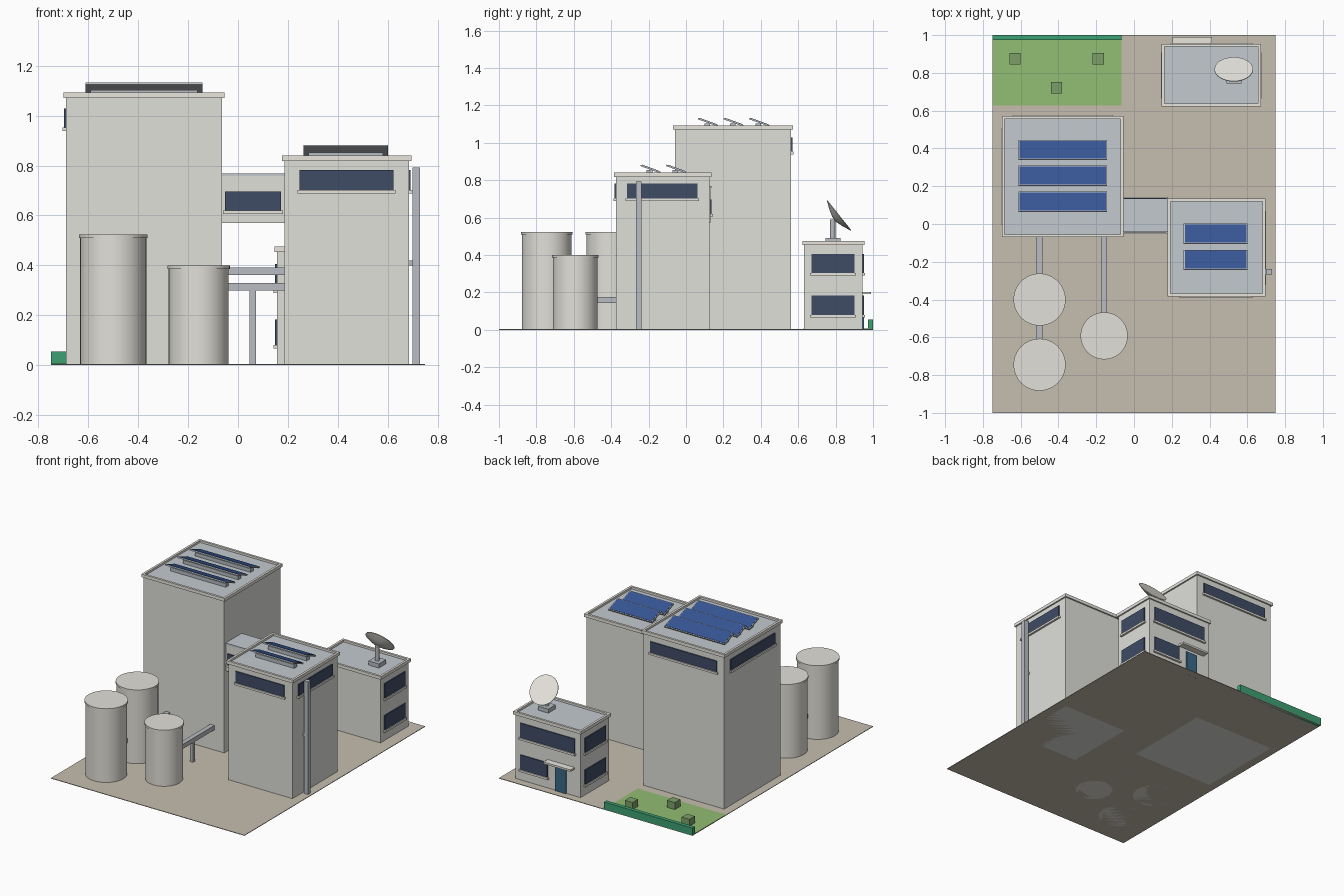
import bpy, bmesh, math
from mathutils import Matrix

if "Cube" in bpy.data.objects:
    bpy.data.objects.remove(bpy.data.objects["Cube"])


def mat(name, r, g, b):
    m = bpy.data.materials.new(name)
    m.diffuse_color = [((c / 255 + 0.055) / 1.055) ** 2.4 for c in (r, g, b)] + [1]
    m.use_nodes = True
    m.node_tree.nodes["Principled BSDF"].inputs["Base Color"].default_value = m.diffuse_color
    return m


WALL = mat("wall", 224, 224, 218)
TRIM = mat("trim", 232, 230, 222)
ROOF = mat("roof", 196, 202, 208)
GLASS = mat("glass", 62, 76, 102)
SOLAR = mat("solar", 54, 86, 148)
METAL = mat("metal", 184, 189, 194)
TANK = mat("tank", 226, 224, 216)
PAVING = mat("paving", 198, 190, 175)
LAWN = mat("lawn", 146, 190, 116)
HEDGE = mat("hedge", 62, 160, 115)
BUSH = mat("bush", 125, 160, 105)
DOOR = mat("door", 60, 105, 135)


def finish(name, bm, *mats):
    me = bpy.data.meshes.new(name)
    bm.to_mesh(me)
    bm.free()
    ob = bpy.data.objects.new(name, me)
    bpy.context.collection.objects.link(ob)
    for m in mats:
        me.materials.append(m)
    return ob


def box_mesh(x0, x1, y0, y1, z0, z1):
    bm = bmesh.new()
    bmesh.ops.create_cube(bm, size=1, matrix=Matrix.Translation(
        ((x0 + x1) / 2, (y0 + y1) / 2, (z0 + z1) / 2)) @ Matrix.Diagonal((x1 - x0, y1 - y0, z1 - z0, 1)))
    return bm


def box(name, x0, x1, y0, y1, z0, z1, m):
    return finish(name, box_mesh(x0, x1, y0, y1, z0, z1), m)


def lathe(name, profile, matrix, m, n=40):
    # closed solid of revolution from (radius, height) points
    bm = bmesh.new()
    rings = [[bm.verts.new((r * math.cos(a), r * math.sin(a), z))
              for a in (2 * math.pi * i / n for i in range(n))] for r, z in profile]
    for a, b in zip(rings, rings[1:]):
        for i in range(n):
            j = (i + 1) % n
            bm.faces.new((a[i], a[j], b[j], b[i]))
    bm.faces.new(rings[0][::-1])
    bm.faces.new(rings[-1])
    bm.transform(matrix)
    ob = finish(name, bm, m)
    bpy.context.view_layer.objects.active = ob
    ob.select_set(True)
    bpy.ops.object.shade_smooth_by_angle(angle=math.radians(30))
    ob.select_set(False)


def building(name, x0, x1, y0, y1, h):
    # walls, then an overhanging cap with a recessed roof
    o = 0.01
    box(name + "_walls", x0, x1, y0, y1, 0, h - 0.021, WALL)
    bm = box_mesh(x0 - o, x1 + o, y0 - o, y1 + o, h - 0.022, h)
    top = max(bm.faces, key=lambda f: f.calc_center_median().z)
    bmesh.ops.inset_region(bm, faces=[top], thickness=0.022)
    ex = bmesh.ops.extrude_discrete_faces(bm, faces=[top])["faces"][0]
    ex.material_index = 1
    bmesh.ops.translate(bm, vec=(0, 0, -0.014), verts=ex.verts[:])
    finish(name + "_roof_cap", bm, TRIM, ROOF)


def window(name, axis, sign, wall, a, b, z0, z1):
    # glass strip on a wall plane with a projecting sill below
    def slab(part, lo, hi, za, zb, d, m):
        p, q = sorted((wall - sign * 0.005, wall + sign * d))
        args = (p, q, lo, hi) if axis == 'x' else (lo, hi, p, q)
        box(name + part, *args, za, zb, m)
    slab("_glass", a, b, z0, z1, 0.007, GLASS)
    slab("_sill", a - 0.008, b + 0.008, z0 - 0.014, z0, 0.014, TRIM)


def solar_panel(name, x0, x1, y, z, roof):
    # tilted framed panel, high edge to the front, on a low beam
    cx, w, l = (x0 + x1) / 2, x1 - x0, 0.112
    tilt = Matrix.Translation((cx, y, z)) @ Matrix.Rotation(math.radians(-20), 4, 'X')
    for part, e, za, zb, m in (("_frame", 0, -0.005, 0.003, METAL), ("_cells", 0.006, 0.0, 0.005, SOLAR)):
        bm = box_mesh(-w / 2 + e, w / 2 - e, -l / 2 + e, l / 2 - e, za, zb)
        bm.transform(tilt)
        finish(name + part, bm, m)
    box(name + "_beam", x0 + 0.02, x1 - 0.02, y - 0.02, y + 0.01, roof - 0.014, z - 0.008, METAL)


# ground, lawn, hedge and bushes
box("ground", -0.75, 0.75, -1, 1, 0, 0.004, PAVING)
box("lawn", -0.75, -0.065, 0.627, 0.975, 0.001, 0.006, LAWN)
box("hedge", -0.75, -0.065, 0.973, 1, 0, 0.054, HEDGE)
for i, (x, y) in enumerate(((-0.63, 0.875), (-0.19, 0.875), (-0.41, 0.722))):
    box(f"bush_{i}", x - 0.03, x + 0.03, y - 0.03, y + 0.03, 0.003, 0.055, BUSH)

# tall tower
building("tall_tower", -0.69, -0.065, -0.06, 0.562, 1.092)
window("tall_back_window", 'y', 1, 0.562, -0.635, -0.12, 0.952, 1.028)
window("tall_left_window", 'x', -1, -0.69, 0.005, 0.498, 0.952, 1.028)
for i in range(3):
    solar_panel(f"tall_solar_{i}", -0.612, -0.143, 0.118 + 0.137 * i, 1.111, 1.092)

# medium tower with a service duct on its right wall
building("medium_tower", 0.187, 0.685, -0.374, 0.125, 0.84)
window("medium_front_window", 'y', -1, -0.374, 0.247, 0.623, 0.702, 0.782)
window("medium_right_window", 'x', 1, 0.685, -0.315, 0.062, 0.702, 0.782)
for i in range(2):
    solar_panel(f"medium_solar_{i}", 0.263, 0.602, -0.19 + 0.138 * i, 0.861, 0.84)
box("service_duct", 0.699, 0.73, -0.267, -0.237, 0, 0.793, METAL)
box("duct_bracket", 0.68, 0.702, -0.26, -0.244, 0.4, 0.42, METAL)

# bridge between the towers, with two pipes and a post below it
box("bridge", -0.07, 0.195, -0.038, 0.13, 0.57, 0.757, WALL)
box("bridge_roof", -0.07, 0.195, -0.043, 0.135, 0.757, 0.768, ROOF)
window("bridge_front_window", 'y', -1, -0.038, -0.052, 0.172, 0.62, 0.696)
window("bridge_back_window", 'y', 1, 0.13, -0.052, 0.172, 0.62, 0.696)
for i, (y, z) in enumerate(((0.01, 0.313), (0.08, 0.376))):
    box(f"bridge_pipe_{i}", -0.07, 0.195, y - 0.015, y + 0.015, z - 0.015, z + 0.015, METAL)
box("bridge_pipe_post", 0.046, 0.072, -0.003, 0.023, 0, 0.3, METAL)

# small office
building("office", 0.156, 0.662, 0.632, 0.944, 0.475)
for i, z in enumerate((0.08, 0.303)):
    window(f"office_right_window_{i}", 'x', 1, 0.662, 0.672, 0.9, z, z + 0.102)
    window(f"office_left_window_{i}", 'x', -1, 0.156, 0.672, 0.9, z, z + 0.102)
    window(f"office_back_window_{i}", 'y', 1, 0.944, (0.41, 0.2)[i], 0.62, z, z + 0.102)
box("office_door", 0.265, 0.35, 0.94, 0.952, 0, 0.17, DOOR)
box("door_canopy", 0.203, 0.412, 0.94, 0.99, 0.19, 0.203, TRIM)

# roof dish
box("dish_base", 0.49, 0.57, 0.745, 0.825, 0.458, 0.49, METAL)
lathe("dish_mast", [(0.014, 0.485), (0.014, 0.59)], Matrix.Translation((0.53, 0.784, 0)), METAL, 16)
lathe("dish", [(0.016, -0.032), (0.06, -0.018), (0.102, 0), (0.102, 0.004)],
      Matrix.Translation((0.528, 0.817, 0.61)) @ Matrix.Rotation(-0.9, 4, 'X'), TRIM, 32)

# storage tanks with lids
for i, (x, y, r, h) in enumerate(((-0.5, -0.4, 0.138, 0.523), (-0.5, -0.745, 0.138, 0.523), (-0.158, -0.592, 0.125, 0.4))):
    lathe(f"tank_{i}", [(r - 0.005, 0), (r - 0.005, h - 0.014), (r, h - 0.014), (r, h)],
          Matrix.Translation((x, y, 0)), TANK)

# tank feed pipes and posts
for i, (x, y) in enumerate(((-0.5, -0.7), (-0.158, -0.55))):
    box(f"feed_pipe_{i}", x - 0.016, x + 0.016, y, -0.05, 0.144, 0.176, METAL)
box("feed_pipe_post", -0.17, -0.146, -0.29, -0.266, 0, 0.146, METAL)
